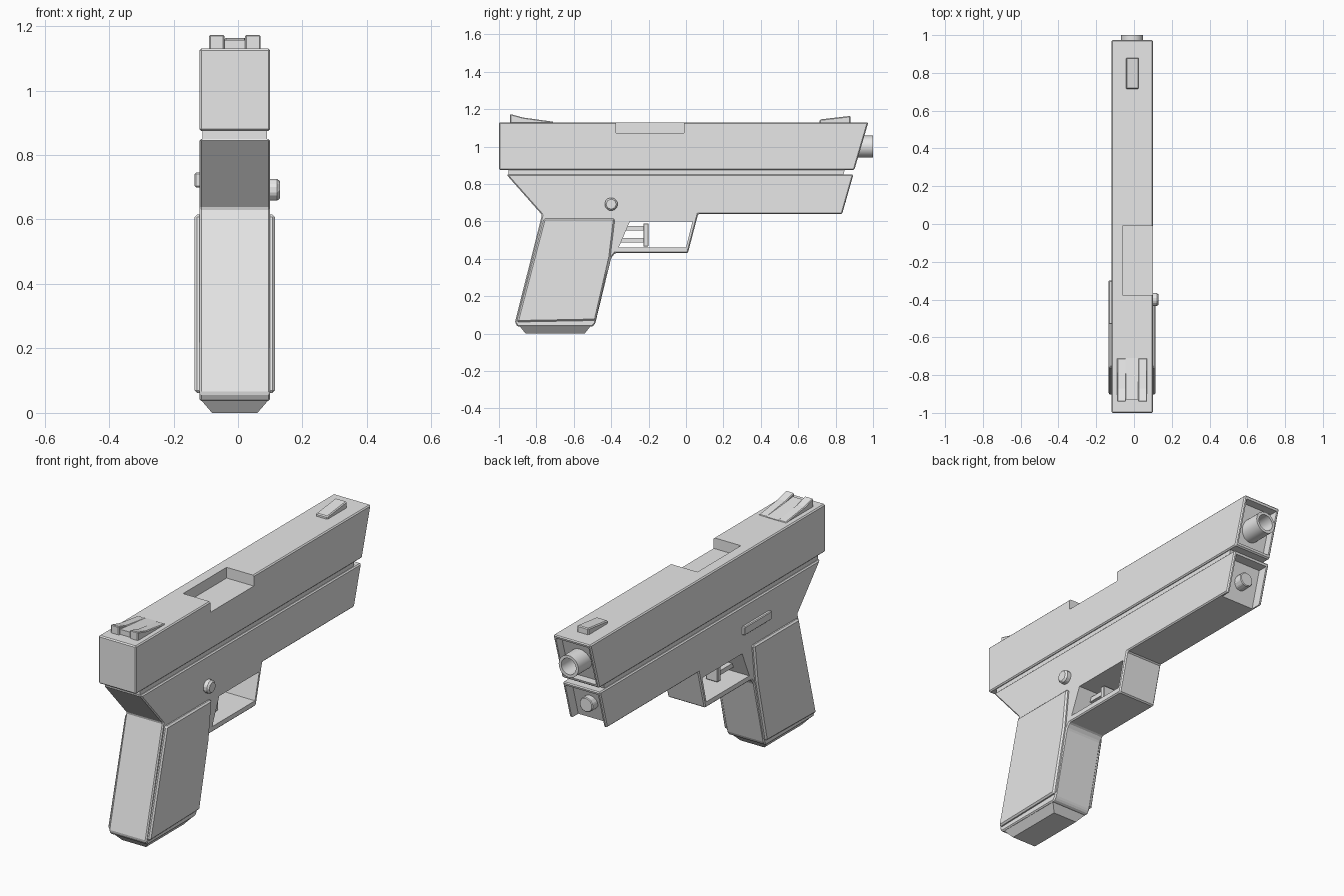
import bpy, bmesh, math
from mathutils import Matrix, Vector

cube = bpy.data.objects.get("Cube")
if cube:
    bpy.data.objects.remove(cube, do_unlink=True)

grey = bpy.data.materials.new("plain grey")
grey.use_nodes = True
grey.diffuse_color = (0.8, 0.8, 0.8, 1)
grey.node_tree.nodes["Principled BSDF"].inputs["Base Color"].default_value = (0.8, 0.8, 0.8, 1)

MID = -0.01                      # middle plane of the body
LEFT, RIGHT = -0.12, 0.10        # body sides in x


def finish(name, bm, bevel=0.0):
    bmesh.ops.recalc_face_normals(bm, faces=bm.faces)
    mesh = bpy.data.meshes.new(name)
    bm.to_mesh(mesh)
    bm.free()
    mesh.materials.append(grey)
    ob = bpy.data.objects.new(name, mesh)
    bpy.context.collection.objects.link(ob)
    if bevel:
        mod = ob.modifiers.new("soft edges", 'BEVEL')
        mod.width, mod.segments = bevel, 1
        mod.limit_method, mod.angle_limit = 'ANGLE', math.radians(25)
        apply(ob, mod)
    return ob


def apply(ob, mod):
    bpy.ops.object.select_all(action='DESELECT')
    bpy.context.view_layer.objects.active = ob
    ob.select_set(True)
    bpy.ops.object.modifier_apply(modifier=mod.name)


def prism(name, outline, x0, x1, bevel=0.0):
    """Side outline in (y, z), extruded from x0 to x1."""
    bm = bmesh.new()
    face = bm.faces.new([bm.verts.new((x0, y, z)) for y, z in outline])
    out = bmesh.ops.extrude_face_region(bm, geom=[face])
    moved = [v for v in out["geom"] if isinstance(v, bmesh.types.BMVert)]
    bmesh.ops.translate(bm, verts=moved, vec=(x1 - x0, 0, 0))
    return finish(name, bm, bevel)


def box(name, x, y, z, bevel=0.0):
    return prism(name, [(y[0], z[0]), (y[1], z[0]), (y[1], z[1]), (y[0], z[1])], *x, bevel)


def rod(name, axis, start, end, radius, sides, bevel=0.0, bore=0.0):
    """Cylinder along x or y; an optional bore is sunk into its far end."""
    start, end = Vector(start), Vector(end)
    bm = bmesh.new()
    turn = Matrix.Rotation(math.pi / 2, 4, 'Y') if axis == 'X' else Matrix.Rotation(-math.pi / 2, 4, 'X')
    bmesh.ops.create_cone(bm, cap_ends=True, segments=sides, radius1=radius, radius2=radius,
                          depth=(end - start).length,
                          matrix=Matrix.Translation((start + end) / 2) @ turn)
    if bore:
        cap = max(bm.faces, key=lambda f: f.calc_center_median().y)
        bmesh.ops.inset_individual(bm, faces=[cap], thickness=radius - bore)
        cap = bmesh.ops.extrude_discrete_faces(bm, faces=[cap])["faces"][0]
        bmesh.ops.translate(bm, verts=cap.verts, vec=(start - end) * 0.8)
    return finish(name, bm, bevel)


def cut(ob, cutter):
    mod = ob.modifiers.new("cut", 'BOOLEAN')
    mod.operation, mod.object, mod.solver = 'DIFFERENCE', cutter, 'EXACT'
    apply(ob, mod)
    bpy.data.objects.remove(cutter, do_unlink=True)


def smooth(ob):
    bpy.ops.object.select_all(action='DESELECT')
    bpy.context.view_layer.objects.active = ob
    ob.select_set(True)
    bpy.ops.object.shade_smooth_by_angle(angle=math.radians(30))


# Slide, with a recessed muzzle face and an ejection port open to one side
slide = prism("slide", [(-1, 0.875), (0.9, 0.875), (0.975, 1.13), (-1, 1.13)], LEFT, RIGHT, 0.006)
cut(slide, prism("muzzle_cutter", [(0.86, 0.892), (1.1, 0.892), (1.1, 1.113), (0.925, 1.113)],
                 LEFT + 0.014, RIGHT - 0.014))
cut(slide, box("port_cutter", (-0.06, 0.2), (-0.375, -0.01), (1.073, 1.2)))

# Rail in the gap between slide and frame
prism("rail", [(-0.95, 0.845), (0.84, 0.845), (0.85, 0.88), (-0.95, 0.88)], -0.11, 0.09)

# Frame, grip core and trigger guard in one outline
frame = prism("frame", [(-0.96, 0.85), (0.895, 0.85), (0.835, 0.64), (0.065, 0.64), (0.01, 0.43),
                        (-0.38, 0.43), (-0.4, 0.405), (-0.485, 0.055), (-0.5, 0.037),
                        (-0.9, 0.037), (-0.915, 0.06), (-0.77, 0.635)], LEFT, RIGHT, 0.006)
cut(frame, prism("guard_cutter", [(-0.36, 0.46), (0, 0.46), (0.035, 0.6), (-0.3, 0.6)], -0.3, 0.3))
cut(frame, prism("nose_cutter", [(0.77, 0.6), (1.1, 0.6), (1.1, 0.833), (0.836, 0.833)],
                 LEFT + 0.014, RIGHT - 0.014))

# Grip side panels
panel = [(-0.76, 0.615), (-0.38, 0.615), (-0.405, 0.41), (-0.483, 0.07), (-0.905, 0.062)]
prism("left_grip_panel", panel, RIGHT - 0.01, RIGHT + 0.015, 0.008)
prism("right_grip_panel", panel, LEFT - 0.015, LEFT + 0.01, 0.008)

# Tapered magazine base
bm = bmesh.new()
bmesh.ops.create_cube(bm, size=1, matrix=Matrix.Translation((MID, -0.7, 0.02))
                      @ Matrix.Diagonal((0.21, 0.38, 0.04, 1)))
low = [v for v in bm.verts if v.co.z < 0.01]
bmesh.ops.scale(bm, verts=low, vec=(0.67, 0.83, 1),
                space=Matrix.Translation((-MID, 0.7, 0)))
finish("magazine_base", bm)

# Barrel and guide rod at the muzzle
smooth(rod("barrel", 'Y', (MID, 0.84, 1), (MID, 1, 1), 0.058, 32, bore=0.043))
rod("guide_rod", 'Y', (MID, 0.77, 0.74), (MID, 0.855, 0.74), 0.04, 10, 0.004)

# Trigger and its two bars
box("trigger", (-0.045, 0.025), (-0.228, -0.2), (0.465, 0.59), 0.004)
for label, z in (("lower", 0.5), ("upper", 0.562)):
    box(label + "_trigger_bar", (-0.035, 0.015), (-0.35, -0.215), (z - 0.012, z + 0.012))

# Rear sight: two prongs with a lower bridge between
for label, x in (("left", (0.022, 0.07)), ("right", (-0.09, -0.042))):
    prism(label + "_rear_sight", [(-0.94, 1.12), (-0.94, 1.174), (-0.87, 1.155), (-0.71, 1.133), (-0.71, 1.12)],
          *x, 0.004)
prism("rear_sight_bridge", [(-0.93, 1.12), (-0.93, 1.157), (-0.71, 1.133), (-0.71, 1.12)], -0.045, 0.025)

# Front sight
prism("front_sight", [(0.715, 1.12), (0.715, 1.145), (0.88, 1.164), (0.88, 1.12)], -0.043, 0.025, 0.005)

# Side controls
rod("left_button", 'X', (0.09, -0.4, 0.692), (0.13, -0.4, 0.692), 0.037, 8, 0.009)
box("right_lever", (-0.135, -0.11), (-0.53, -0.3), (0.7, 0.745), 0.004)
